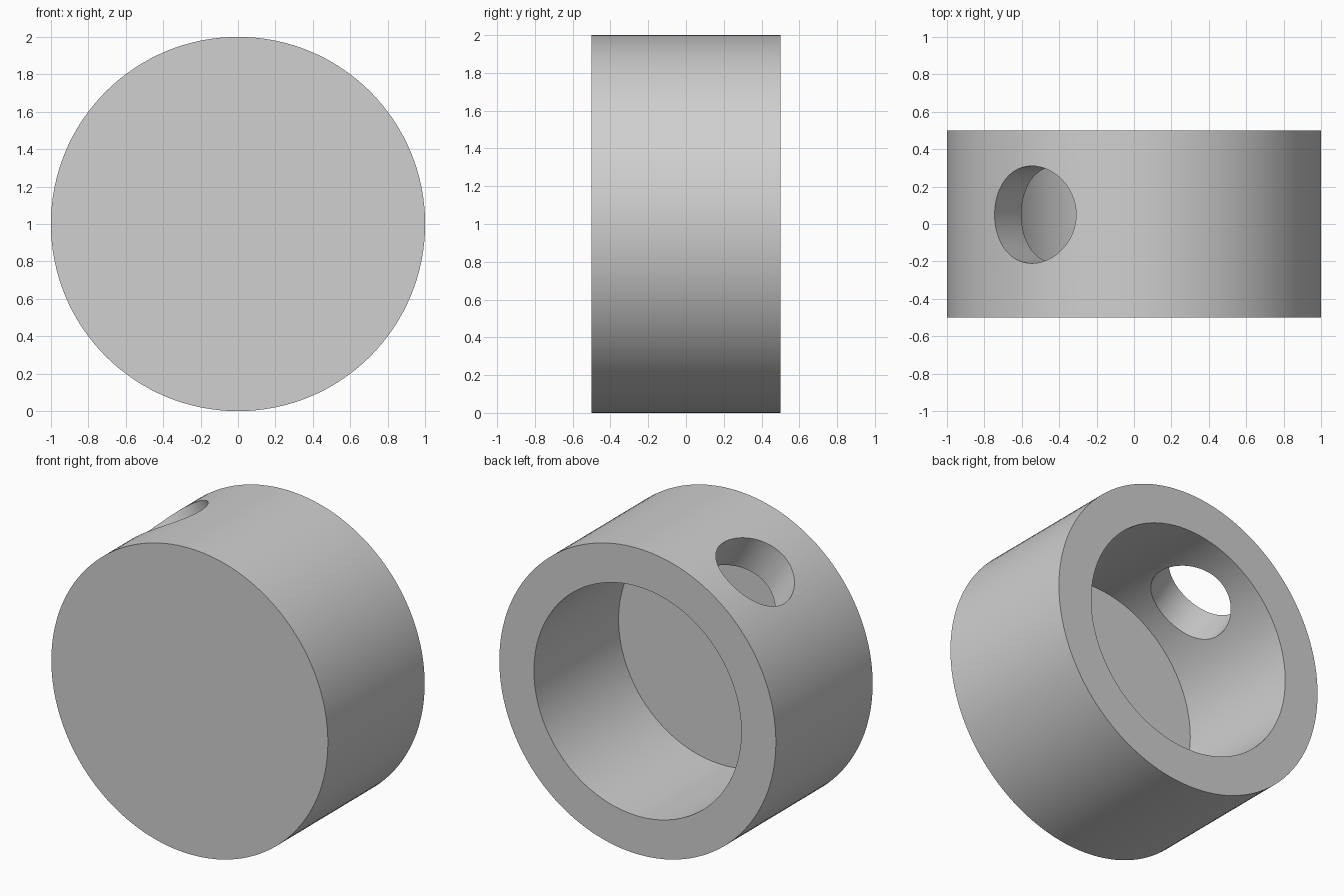
import bpy, math
from mathutils import Vector

if "Cube" in bpy.data.objects:
    bpy.data.objects.remove(bpy.data.objects["Cube"])

# Main dimensions
OUTER_R, INNER_R, HALF_DEPTH, FLOOR_Y = 1.0, 0.75, 0.5, -0.375
HOLE_R, HOLE_Y, HOLE_TILT = 0.26, 0.05, math.radians(33.1)
CENTRE = Vector((0, 0, 1))

grey = bpy.data.materials.new("plain grey")
grey.diffuse_color = (0.63, 0.63, 0.63, 1)
grey.use_nodes = True
grey.node_tree.nodes["Principled BSDF"].inputs["Base Color"].default_value = grey.diffuse_color


def cylinder(name, radius, start, end, sides=128):
    """Solid cylinder running from point start to point end."""
    axis = end - start
    bpy.ops.mesh.primitive_cylinder_add(
        vertices=sides, radius=radius, depth=axis.length,
        location=(start + end) / 2,
        rotation=axis.to_track_quat('Z', 'Y').to_euler())
    obj = bpy.context.object
    obj.name = name
    obj.data.materials.append(grey)
    return obj


def cut(target, cutter):
    """Subtract the cutter from the target and discard the cutter."""
    mod = target.modifiers.new("cut", 'BOOLEAN')
    mod.operation, mod.solver, mod.object = 'DIFFERENCE', 'EXACT', cutter
    bpy.context.view_layer.objects.active = target
    bpy.ops.object.modifier_apply(modifier=mod.name)
    bpy.data.objects.remove(cutter)


# Round cap body, closed at the front
cap = cylinder("round_cap", OUTER_R, CENTRE + Vector((0, -HALF_DEPTH, 0)),
               CENTRE + Vector((0, HALF_DEPTH, 0)))

# Blind bore open at the back
cut(cap, cylinder("bore_cutter", INNER_R, CENTRE + Vector((0, FLOOR_Y, 0)),
                  CENTRE + Vector((0, 1, 0))))

# Radial hole through the upper left wall
radial = Vector((-math.sin(HOLE_TILT), 0, math.cos(HOLE_TILT)))
hole_base = CENTRE + Vector((0, HOLE_Y, 0))
cut(cap, cylinder("side_hole_cutter", HOLE_R, hole_base + radial * 0.3,
                  hole_base + radial * 1.3, 96))

# Smooth walls with crisp rims
bpy.ops.object.select_all(action='DESELECT')
cap.select_set(True)
bpy.context.view_layer.objects.active = cap
bpy.ops.object.shade_smooth_by_angle(angle=math.radians(30))
